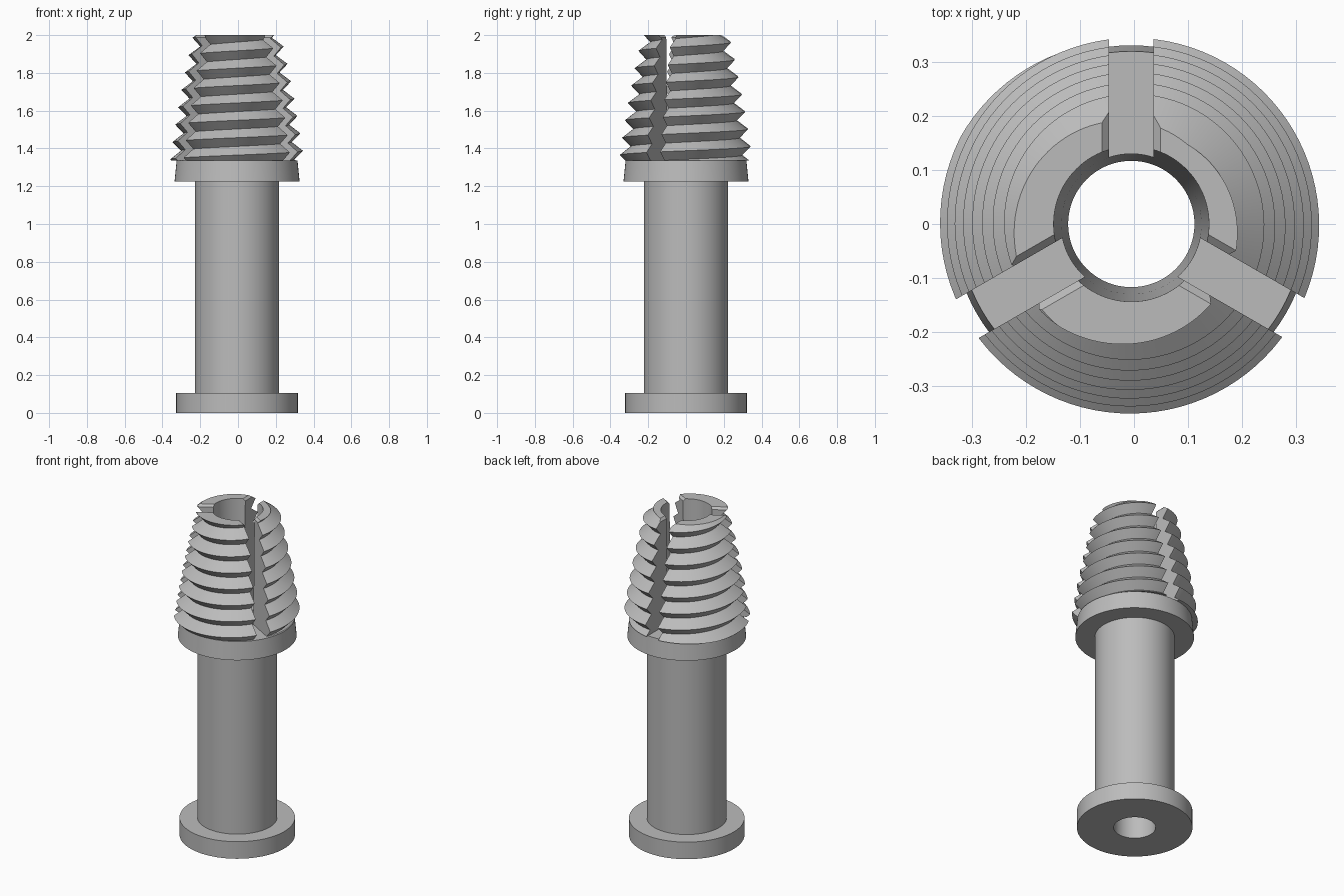
import bpy, bmesh, math
from mathutils import Matrix, Vector

if "Cube" in bpy.data.objects:
    bpy.data.objects.remove(bpy.data.objects["Cube"], do_unlink=True)

SEG = 96
AXIS_X = -0.005
SEAT_Z, TOP_Z = 1.335, 2.0
PITCH, DEPTH, FIRST_CREST = 0.092, 0.052, 1.388
SLOT_WIDTH = 0.083

steel = bpy.data.materials.new("plain grey")
steel.use_nodes = True
steel.diffuse_color = (0.5, 0.5, 0.5, 1)
steel.node_tree.nodes["Principled BSDF"].inputs["Base Color"].default_value = (0.5, 0.5, 0.5, 1)


def make_object(name, bm, helper=False):
    bmesh.ops.recalc_face_normals(bm, faces=bm.faces)
    mesh = bpy.data.meshes.new(name)
    bm.to_mesh(mesh)
    bm.free()
    mesh.materials.append(steel)
    obj = bpy.data.objects.new(name, mesh)
    obj.location.x = AXIS_X
    bpy.context.collection.objects.link(obj)
    obj.hide_render = helper
    return obj


def lathe(name, profile, helper=False):
    """Spin a closed (radius, height) outline around z."""
    bm = bmesh.new()
    rings = []
    for i in range(SEG):
        a = math.tau * i / SEG
        rings.append([bm.verts.new((r * math.cos(a), r * math.sin(a), z)) for r, z in profile])
    n = len(profile)
    for i in range(SEG):
        a, b = rings[i], rings[(i + 1) % SEG]
        for j in range(n):
            k = (j + 1) % n
            bm.faces.new((a[j], b[j], b[k], a[k]))
    return make_object(name, bm, helper)


def smooth(obj):
    bpy.ops.object.select_all(action='DESELECT')
    obj.select_set(True)
    bpy.context.view_layer.objects.active = obj
    bpy.ops.object.shade_smooth_by_angle(angle=math.radians(25))


def cut(obj, cutter):
    mod = obj.modifiers.new("cut", 'BOOLEAN')
    mod.operation = 'DIFFERENCE'
    mod.solver = 'EXACT'
    mod.object = cutter
    bpy.context.view_layer.objects.active = obj
    bpy.ops.object.modifier_apply(modifier=mod.name)
    bpy.data.objects.remove(cutter, do_unlink=True)


# Sleeve body: foot flange, shaft and tapered collar around the bore
body = lathe("sleeve_body", [
    (0.117, 0), (0.322, 0), (0.322, 0.105), (0.2225, 0.105), (0.2225, 1.225),
    (0.331, 1.225), (0.32, SEAT_Z), (0.13, SEAT_Z), (0.117, 0.7)])


# Threaded head: a helical V thread on a curved taper, trimmed flat at both ends
def crest_radius(z):
    t = z - FIRST_CREST
    return 0.348 - 0.14 * t - 0.08 * t * t


bm = bmesh.new()
ROWS = range(-4, 18)
columns = []
for i in range(SEG + 1):
    a = math.tau * i / SEG
    column = {}
    for k in ROWS:
        z = FIRST_CREST + PITCH * (i / SEG + k / 2)
        r = crest_radius(z) - (DEPTH if k % 2 else 0)
        column[k] = bm.verts.new((r * math.cos(a), r * math.sin(a), z))
    columns.append(column)
for left, right in zip(columns, columns[1:]):
    for k in ROWS[:-1]:
        bm.faces.new((left[k], right[k], right[k + 1], left[k + 1]))
bmesh.ops.remove_doubles(bm, verts=bm.verts, dist=0.0001)
for z, direction in ((SEAT_Z, -1), (TOP_Z, 1)):
    bmesh.ops.bisect_plane(bm, geom=bm.verts[:] + bm.edges[:] + bm.faces[:], dist=1e-6,
                           plane_co=(0, 0, z), plane_no=(0, 0, direction), clear_outer=True)
bmesh.ops.holes_fill(bm, edges=[e for e in bm.edges if e.is_boundary], sides=0)
jaws = make_object("threaded_jaws", bm)

# Slightly flared bore through the head
taper = 0.013 / 0.665
reach = 0.1
bm = bmesh.new()
bmesh.ops.create_cone(bm, cap_ends=True, segments=SEG,
                      radius1=0.13 - taper * reach, radius2=0.144 + taper * reach,
                      depth=TOP_Z - SEAT_Z + 2 * reach,
                      matrix=Matrix.Translation((0, 0, (TOP_Z + SEAT_Z) / 2)))
cut(jaws, make_object("bore_cutter", bm, True))

# Three radial slots, each with a small bevel along its top edges
half, bevel = SLOT_WIDTH / 2, 0.013
outline = [(-half, SEAT_Z - 0.1), (half, SEAT_Z - 0.1), (half, TOP_Z - bevel),
           (half + 2 * bevel, TOP_Z + bevel), (-half - 2 * bevel, TOP_Z + bevel),
           (-half, TOP_Z - bevel)]
for turn in range(3):
    bm = bmesh.new()
    face = bm.faces.new([bm.verts.new((x, 0.06, z)) for x, z in outline])
    new = bmesh.ops.extrude_face_region(bm, geom=[face])["geom"]
    bmesh.ops.translate(bm, vec=Vector((0, 0.5, 0)),
                        verts=[v for v in new if isinstance(v, bmesh.types.BMVert)])
    bmesh.ops.rotate(bm, verts=bm.verts, matrix=Matrix.Rotation(math.tau * turn / 3, 3, 'Z'))
    cut(jaws, make_object("slot_cutter", bm, True))

smooth(body)
smooth(jaws)
